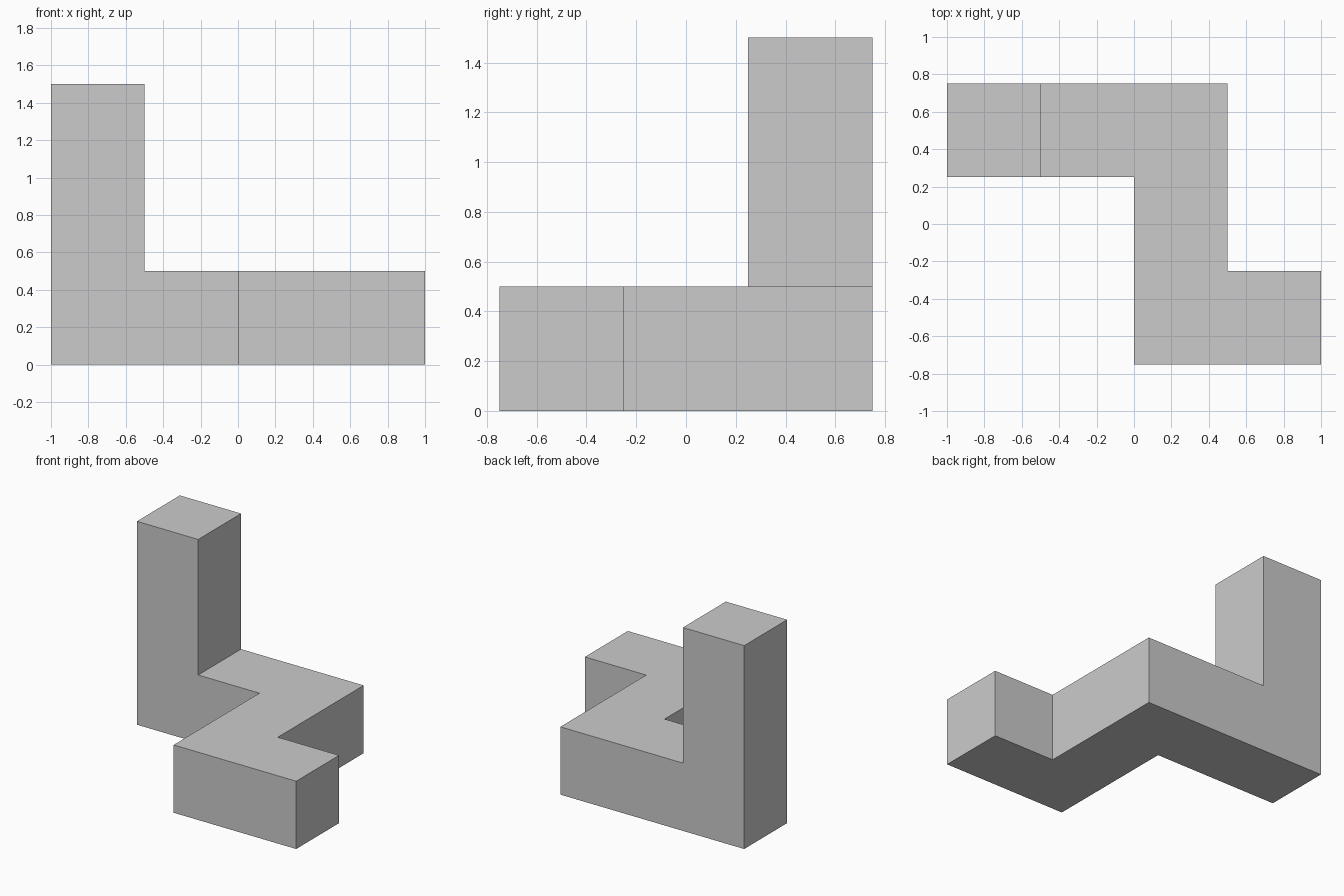
import bpy

if "Cube" in bpy.data.objects:
    bpy.data.objects.remove(bpy.data.objects["Cube"])

S = 0.5  # cube edge length


def cube(name, x, y, z):
    bpy.ops.mesh.primitive_cube_add(size=S, location=(x, y, z))
    bpy.context.object.name = name


# Upright column at the back left
for i in range(3):
    cube(f"column_cube_{i + 1}", -0.75, 0.5, S / 2 + i * S)

# Back row running right from the column
for i in range(2):
    cube(f"back_row_cube_{i + 1}", -0.25 + i * S, 0.5, S / 2)

# Middle connector
cube("middle_cube", 0.25, 0, S / 2)

# Front row
for i in range(2):
    cube(f"front_row_cube_{i + 1}", 0.25 + i * S, -0.5, S / 2)
